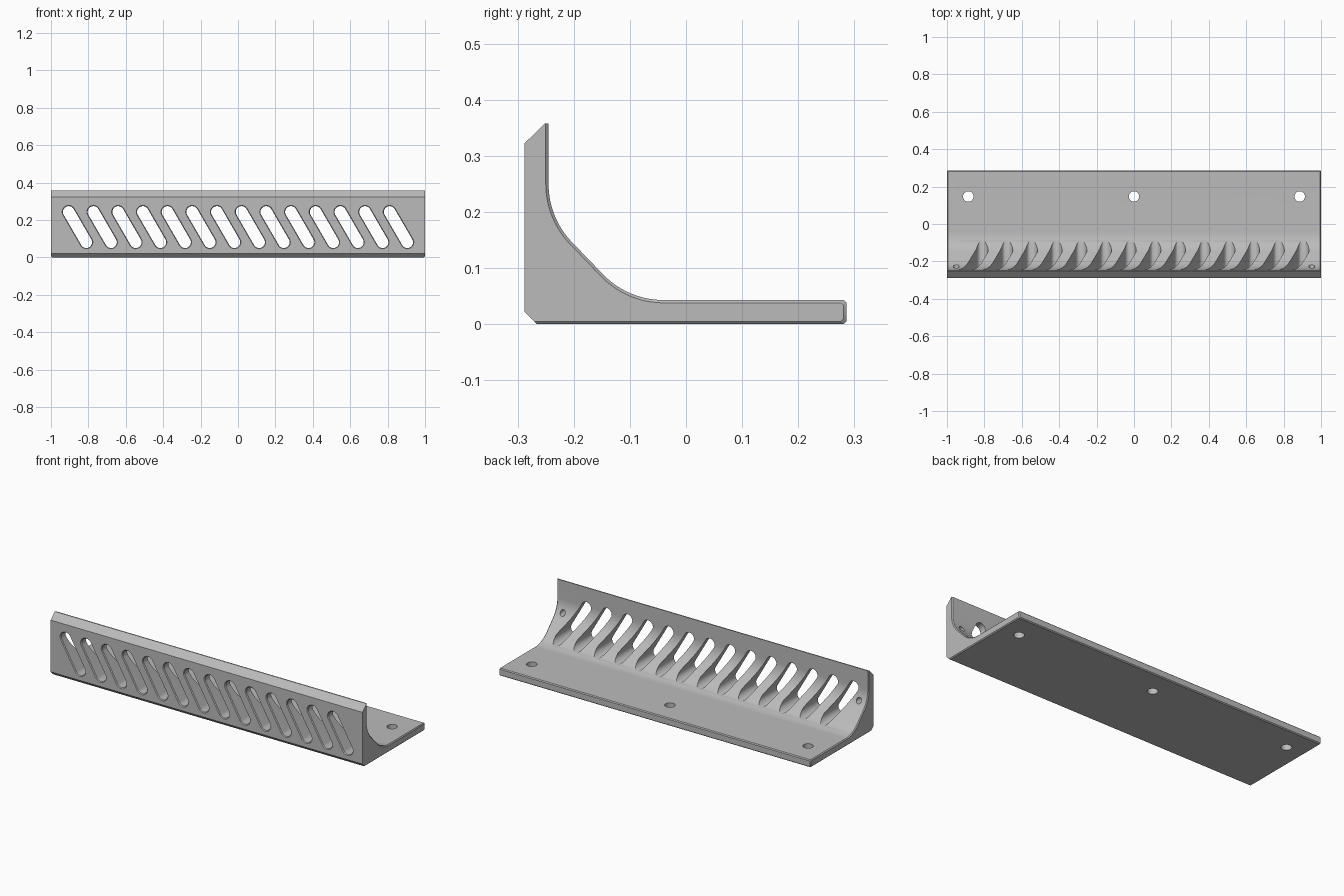
import bpy, bmesh
from math import sin, cos, pi, radians
from mathutils import Vector

cube = bpy.data.objects.get("Cube")
if cube:
    bpy.data.objects.remove(cube)

grey = bpy.data.materials.new("plain grey")
grey.use_nodes = True
grey.diffuse_color = (0.5, 0.5, 0.5, 1)
grey.node_tree.nodes["Principled BSDF"].inputs["Base Color"].default_value = (0.5, 0.5, 0.5, 1)


def loft(bm, rings):
    """Closed solid through matching rings of points."""
    loops = [[bm.verts.new(p) for p in ring] for ring in rings]
    for a, b in zip(loops, loops[1:]):
        for i in range(len(a)):
            j = (i + 1) % len(a)
            bm.faces.new((a[i], a[j], b[j], b[i]))
    bm.faces.new(loops[0][::-1])
    bm.faces.new(loops[-1])


def finish(bm, name):
    bmesh.ops.recalc_face_normals(bm, faces=bm.faces)
    mesh = bpy.data.meshes.new(name)
    bm.to_mesh(mesh)
    bm.free()
    mesh.materials.append(grey)
    obj = bpy.data.objects.new(name, mesh)
    bpy.context.collection.objects.link(obj)
    return obj


def arc(cy, cz, r, a0, a1, n=16):
    angles = [radians(a0 + (a1 - a0) * i / n) for i in range(n + 1)]
    return [(cy + r * cos(a), cz + r * sin(a)) for a in angles]


def profile(c):
    """Bracket cross-section (y, z), drawn in by c except on the front."""
    r = 0.15 + c
    return ([(-0.266 - c, c), (-0.288, 0.022), (-0.288, 0.322),
             (-0.251, 0.358), (-0.245 - c, 0.358)]
            + arc(-0.095, 0.25, r, 180, 225)
            + arc(-0.04, 0.193, r, 225, 270)
            + [(0.281 - c, 0.043 - c), (0.286 - c, 0.038 - c),
               (0.286 - c, 0.005 + c), (0.281 - c, c)])


# Angled bracket with chamfered ends
EDGE = 0.005
bm = bmesh.new()
loft(bm, [[(x, y, z) for y, z in profile(c)]
          for x, c in ((-1, EDGE), (-1 + EDGE, 0), (1 - EDGE, 0), (1, EDGE))])
bracket = finish(bm, "bracket")


def slot_ring(cx, y, r, n=16):
    """Leaning rounded slot outline in the xz plane."""
    top, low = Vector((cx - 0.047, 0.243)), Vector((cx + 0.047, 0.081))
    pts = arc(*top, r, 30, 210, n) + arc(*low, r, 210, 390, n)
    return [(x, y, z) for x, z in pts]


def cylinder(bm, axis, a, b, start, end, r, n=32):
    rings = []
    for d in (start, end):
        pts = arc(a, b, r, 0, 360, n)[:-1]
        rings.append([(p, q, d) if axis == "z" else (p, d, q) for p, q in pts])
    loft(bm, rings)


# Cutters: slots with a front chamfer, screw holes, blind end holes
bm = bmesh.new()
for i in range(14):
    cx = -0.858 + 0.132 * i
    loft(bm, [slot_ring(cx, y, r) for y, r in
              ((-0.293, 0.039), (-0.283, 0.031), (0.1, 0.031))])
for x in (-0.886, 0, 0.886):
    cylinder(bm, "z", x, 0.147, -0.1, 0.1, 0.028)
for x in (-0.95, 0.95):
    cylinder(bm, "y", x, 0.18, -0.268, -0.1, 0.016)
cutter = finish(bm, "hole_cutters")
cutter.hide_render = True

cut = bracket.modifiers.new("holes", "BOOLEAN")
cut.operation = "DIFFERENCE"
cut.solver = "EXACT"
cut.object = cutter

bpy.ops.object.select_all(action="DESELECT")
bracket.select_set(True)
bpy.context.view_layer.objects.active = bracket
bpy.ops.object.modifier_apply(modifier=cut.name)
bpy.data.objects.remove(cutter)
bpy.ops.object.shade_smooth_by_angle(angle=radians(30))
